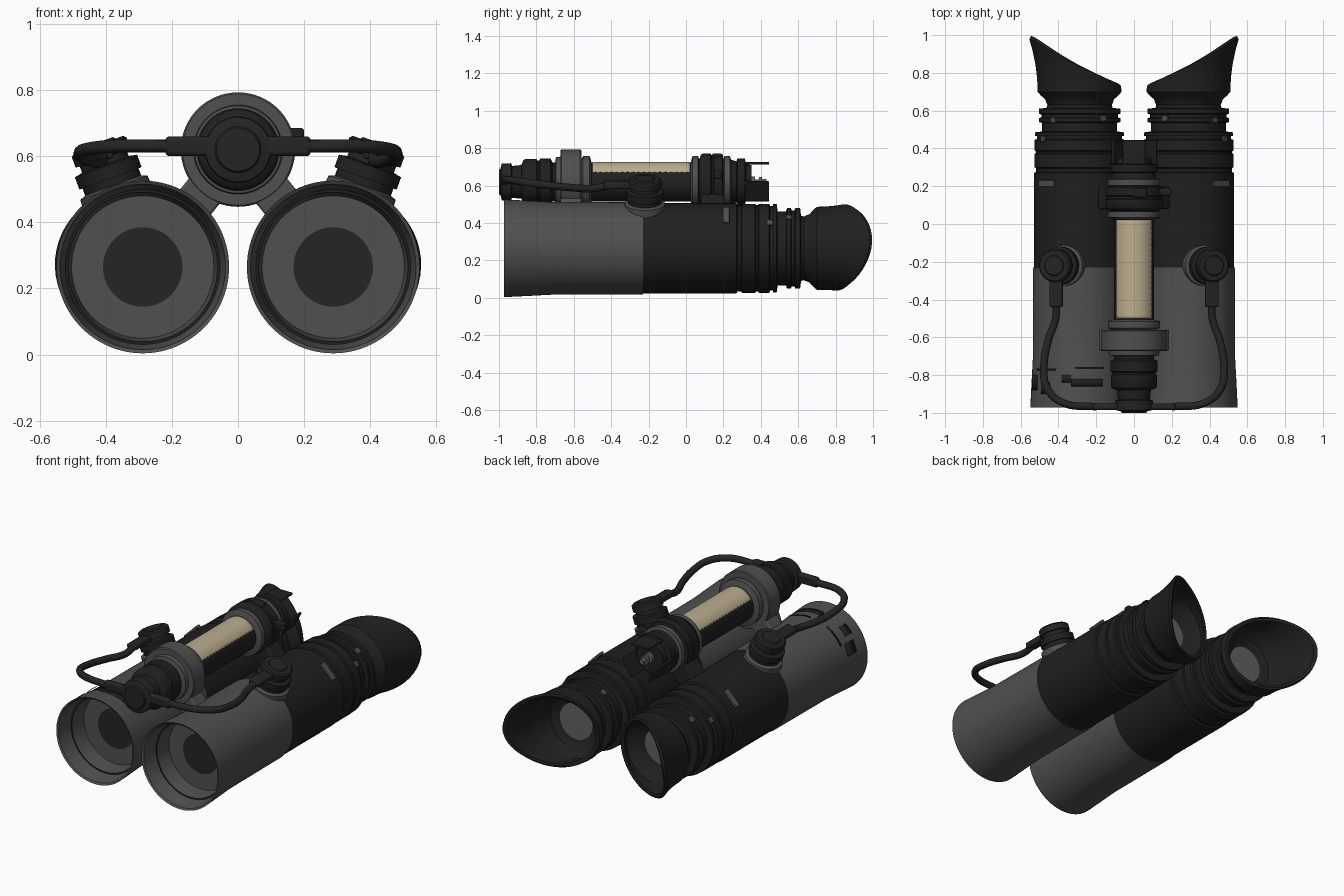
import bpy, bmesh
from math import sin, cos, radians, pi
from mathutils import Matrix, Vector

cube = bpy.data.objects.get("Cube")
if cube:
    bpy.data.objects.remove(cube)


def material(name, r, g, b):
    m = bpy.data.materials.new(name)
    m.use_nodes = True
    m.diffuse_color = (r, g, b, 1)
    bsdf = m.node_tree.nodes["Principled BSDF"]
    bsdf.inputs["Base Color"].default_value = (r, g, b, 1)
    bsdf.inputs["Roughness"].default_value = 0.7
    return m


GREY, BLACK, DARK, TAN, METAL = range(5)
MATS = [material("body grey", 0.08, 0.08, 0.08),
        material("rubber black", 0.014, 0.014, 0.014),
        material("cap dark", 0.018, 0.018, 0.018),
        material("tube tan", 0.5, 0.42, 0.27),
        material("lens metal", 0.12, 0.12, 0.12)]
BX, BZ, TZ = 0.288, 0.265, 0.62      # barrel axis and centre tube height


def finish(name, bm, mats=MATS):
    bmesh.ops.recalc_face_normals(bm, faces=bm.faces)
    me = bpy.data.meshes.new(name)
    bm.to_mesh(me)
    bm.free()
    ob = bpy.data.objects.new(name, me)
    bpy.context.collection.objects.link(ob)
    for m in mats:
        me.materials.append(m)
    return ob


def skin(bm, rows, mats):
    """Bridge consecutive closed rings; a ring of one vertex is a pole."""
    for a, b, mat in zip(rows, rows[1:], mats):
        n = max(len(a), len(b))
        for i in range(n):
            j = (i + 1) % n
            if len(a) == 1:
                f = bm.faces.new((a[0], b[i], b[j]))
            elif len(b) == 1:
                f = bm.faces.new((a[i], a[j], b[0]))
            else:
                f = bm.faces.new((a[i], a[j], b[j], b[i]))
            f.material_index = mat


def along_y(x, z):
    return Matrix(((1, 0, 0, x), (0, 0, 1, 0), (0, 1, 0, z), (0, 0, 0, 1)))


def lathe(name, profile, matrix, n=64):
    """Profile entries are (height, radius, colour of the next band)."""
    bm = bmesh.new()
    rows = []
    for h, r, _ in profile:
        if r == 0:
            rows.append([bm.verts.new(matrix @ Vector((0, 0, h)))])
        else:
            rows.append([bm.verts.new(matrix @ Vector((r * cos(2 * pi * i / n), r * sin(2 * pi * i / n), h)))
                         for i in range(n)])
    skin(bm, rows, [p[2] for p in profile])
    return finish(name, bm)


def box(name, centre, size, mat, turn=0, bevel=0.008):
    bm = bmesh.new()
    bmesh.ops.create_cube(bm, size=1)
    m = Matrix.Translation(centre) @ Matrix.Rotation(radians(turn), 4, 'Y') @ Matrix.Diagonal((*size, 1))
    bmesh.ops.transform(bm, matrix=m, verts=bm.verts)
    ob = finish(name, bm, [MATS[mat]])
    mod = ob.modifiers.new("bevel", 'BEVEL')
    mod.width, mod.segments = bevel, 2
    return ob


def arc_plate(name, x, z, r, a0, a1, y0, y1, mat, rows=1, jag=0):
    """Thin curved plate hugging a cylinder that lies along y."""
    bm = bmesh.new()
    cols = 20
    grid = []
    for k in range(rows + 1):
        d = jag * (k % 2)
        y = y0 + (y1 - y0) * k / rows
        angles = [radians(a0 + d + (a1 - a0 - 2 * d) * i / cols) for i in range(cols + 1)]
        grid.append([bm.verts.new((x + r * cos(a), y, z + r * sin(a))) for a in angles])
    for p, q in zip(grid, grid[1:]):
        for i in range(cols):
            bm.faces.new((p[i], p[i + 1], q[i + 1], q[i]))
    ob = finish(name, bm, [MATS[mat]])
    ob.modifiers.new("thickness", 'SOLIDIFY').thickness = 0.003
    return ob


def eyecup(name, s):
    """Flared rubber cup whose rim sweeps back on the outer side."""
    bm = bmesh.new()
    n = 64

    def ring(fn):
        vs = []
        for i in range(n):
            t = 2 * pi * i / n
            r, y = fn((1 + cos(t - 0.17)) / 2)
            vs.append(bm.verts.new((s * (BX + r * cos(t)), y, BZ + r * sin(t))))
        return vs

    def wall(k, inset):
        def fn(u):
            rim = 0.735 + 0.16 * u + 0.1 * u ** 4
            return 0.222 + (0.055 * u ** 2 - 0.006) * k * k - inset, 0.7 + (rim - 0.7) * k
        return fn

    rows = [ring(lambda u, r=r, y=y: (r, y)) for r, y in ((0.165, 0.62), (0.175, 0.64), (0.182, 0.66), (0.205, 0.68))]
    rows += [ring(wall(k, 0)) for k in (0, 0.25, 0.5, 0.75, 0.95)]
    rows += [ring(wall(1, 0.012))]
    rows += [ring(wall(k, 0.025)) for k in (0.95, 0.6, 0.2)]
    rows += [ring(lambda u, r=r, y=y: (r, y)) for r, y in ((0.16, 0.67), (0.11, 0.65))]
    skin(bm, rows, [BLACK] * len(rows))
    return finish(name, bm)


# Barrel with hollow objective hood, rear collars and eyepiece stem
BARREL = [(-0.77, 0, DARK), (-0.77, 0.12, GREY), (-0.77, 0.215, GREY), (-0.87, 0.226, BLACK),
          (-0.87, 0.234, GREY), (-0.965, 0.25, GREY), (-0.972, 0.261, GREY), (-0.85, 0.255, GREY),
          (-0.72, 0.248, GREY), (-0.23, 0.246, GREY), (-0.23, 0.241, BLACK), (0.27, 0.241, BLACK),
          (0.275, 0.23, BLACK), (0.295, 0.23, BLACK), (0.3, 0.238, BLACK), (0.37, 0.238, BLACK),
          (0.375, 0.232, BLACK), (0.385, 0.232, BLACK), (0.39, 0.238, BLACK), (0.445, 0.238, BLACK),
          (0.45, 0.225, BLACK), (0.465, 0.225, BLACK), (0.465, 0.236, BLACK), (0.485, 0.236, BLACK),
          (0.49, 0.198, BLACK), (0.535, 0.198, BLACK), (0.54, 0.216, BLACK), (0.56, 0.216, BLACK),
          (0.565, 0.203, BLACK), (0.58, 0.203, BLACK), (0.585, 0.216, BLACK), (0.61, 0.216, BLACK),
          (0.615, 0.175, BLACK), (0.645, 0.165, BLACK), (0.645, 0.115, METAL), (0.65, 0, METAL)]

# Side port with flange, knurled neck and rubber cap
PORT = [(0.2, 0, GREY), (0.2, 0.112, GREY), (0.255, 0.108, GREY), (0.262, 0.09, BLACK),
        (0.285, 0.09, BLACK), (0.285, 0.1, BLACK), (0.325, 0.1, BLACK), (0.33, 0.075, DARK),
        (0.35, 0.075, DARK), (0.352, 0.088, DARK), (0.385, 0.088, DARK), (0.393, 0.08, DARK),
        (0.393, 0.055, DARK), (0.4, 0.05, DARK), (0.4, 0, DARK)]

for s, side in ((1, "left"), (-1, "right")):
    lathe(side + "_barrel", BARREL, along_y(s * BX, BZ), 96)
    eyecup(side + "_eyecup", s)
    lathe(side + "_port", PORT, Matrix.Translation((s * BX, -0.22, BZ)) @ Matrix.Rotation(radians(20 * s), 4, 'Y'), 48)
    box(side + "_cap_tab", (s * 0.412, -0.36, 0.605), (0.068, 0.16, 0.035), DARK, 12 * s)

    # Retaining cord running from the side port to the front cap
    curve = bpy.data.curves.new(side + "_cord", 'CURVE')
    curve.dimensions = '3D'
    curve.bevel_depth, curve.bevel_resolution, curve.resolution_u = 0.02, 4, 8
    path = [(0.412, -0.41, 0.6), (0.415, -0.5, 0.585), (0.455, -0.62, 0.59), (0.477, -0.76, 0.605),
            (0.46, -0.87, 0.62), (0.38, -0.945, 0.63), (0.2, -0.968, 0.63)]
    spline = curve.splines.new('BEZIER')
    spline.bezier_points.add(len(path) - 1)
    for p, (x, y, z) in zip(spline.bezier_points, path):
        p.co = (s * x, y, z)
        p.handle_left_type = p.handle_right_type = 'AUTO'
    curve.materials.append(MATS[DARK])
    bpy.context.collection.objects.link(bpy.data.objects.new(side + "_cord", curve))

    # Saddles joining the centre tube to the barrel
    for end, y, length, mat in (("front", -0.615, 0.11, GREY), ("rear", 0.14, 0.12, BLACK)):
        box(f"{side}_{end}_saddle", (s * 0.125, y, 0.466), (0.2, length, 0.12), mat, 51 * s)

    # Clips and small tabs on the barrel
    box(side + "_clip", (s * 0.46, 0.215, 0.44), (0.115, 0.035, 0.016), GREY, 45 * s, 0.003)
    for y, r, turn in ((0.45, 0.236, 55), (0.55, 0.214, 40), (0.56, 0.214, -35)):
        a = radians(90 - turn)
        box(side + "_tab", (s * (BX + r * cos(a)), y, BZ + r * sin(a)), (0.035, 0.03, 0.014), GREY, turn * s, 0.003)

# Centre tube with front cap, clamp rings and rear dial
TUBE = [(-1.0, 0, DARK), (-1.0, 0.065, DARK), (-0.992, 0.07, DARK), (-0.985, 0.098, DARK),
        (-0.935, 0.1, DARK), (-0.93, 0.085, BLACK), (-0.88, 0.09, BLACK), (-0.87, 0.115, BLACK),
        (-0.86, 0.122, BLACK), (-0.8, 0.122, BLACK), (-0.795, 0.115, BLACK), (-0.785, 0.115, BLACK),
        (-0.78, 0.125, BLACK), (-0.725, 0.125, BLACK), (-0.715, 0.105, BLACK), (-0.7, 0.105, GREY),
        (-0.695, 0.132, GREY), (-0.672, 0.135, GREY), (-0.672, 0.168, GREY), (-0.666, 0.173, GREY),
        (-0.566, 0.173, GREY), (-0.56, 0.168, GREY), (-0.56, 0.12, GREY), (-0.55, 0.138, GREY),
        (-0.515, 0.138, GREY), (-0.505, 0.105, BLACK), (0.025, 0.105, GREY), (0.035, 0.138, GREY),
        (0.065, 0.138, BLACK), (0.07, 0.12, BLACK), (0.08, 0.145, BLACK), (0.09, 0.152, BLACK),
        (0.13, 0.152, BLACK), (0.135, 0.145, BLACK), (0.145, 0.145, BLACK), (0.15, 0.152, BLACK),
        (0.195, 0.15, BLACK), (0.2, 0.12, GREY), (0.205, 0.138, GREY), (0.235, 0.138, GREY),
        (0.24, 0.12, BLACK), (0.27, 0.11, BLACK), (0.275, 0.125, BLACK), (0.315, 0.125, BLACK),
        (0.32, 0.095, BLACK), (0.35, 0.09, BLACK), (0.35, 0.03, METAL), (0.37, 0.03, METAL),
        (0.37, 0.012, METAL), (0.39, 0.012, METAL), (0.39, 0.026, METAL), (0.405, 0.026, METAL),
        (0.405, 0.015, METAL), (0.43, 0.015, METAL), (0.43, 0, METAL)]
lathe("centre_tube", TUBE, along_y(0, TZ))
arc_plate("tan_sleeve", 0, TZ, 0.107, 27, 153, -0.5, 0.022, TAN, 36, 4)
box("front_cap_strap", (0, -0.968, 0.63), (0.44, 0.035, 0.06), DARK, 0, 0.012)
box("clamp_lug", (0.03, 0.165, 0.755), (0.07, 0.05, 0.035), BLACK)
box("clamp_lever", (0.165, 0.17, 0.66), (0.07, 0.04, 0.05), BLACK)

# Guard fins around the rear dial
for k in range(3):
    a = radians(90 + 120 * k)
    box("dial_guard", (0.1 * cos(a), 0.37, TZ + 0.1 * sin(a)), (0.12, 0.15, 0.014), BLACK, 120 * -k, 0.004)

# Dark marking blocks on the right hood
for a0, a1, y0, y1 in ((62, 100, -0.86, -0.82), (100, 112, -0.84, -0.8), (120, 150, -0.775, -0.765),
                       (128, 142, -0.9, -0.84), (150, 166, -0.88, -0.8), (60, 95, -0.765, -0.757)):
    arc_plate("hood_marking", -BX, BZ, 0.259, a0, a1, y0, y1, BLACK)

# Smooth shading with crisp edges
bpy.ops.object.select_all(action='DESELECT')
for ob in bpy.context.collection.objects:
    if ob.type == 'MESH':
        ob.select_set(True)
        bpy.context.view_layer.objects.active = ob
bpy.ops.object.shade_smooth_by_angle(angle=radians(35))
